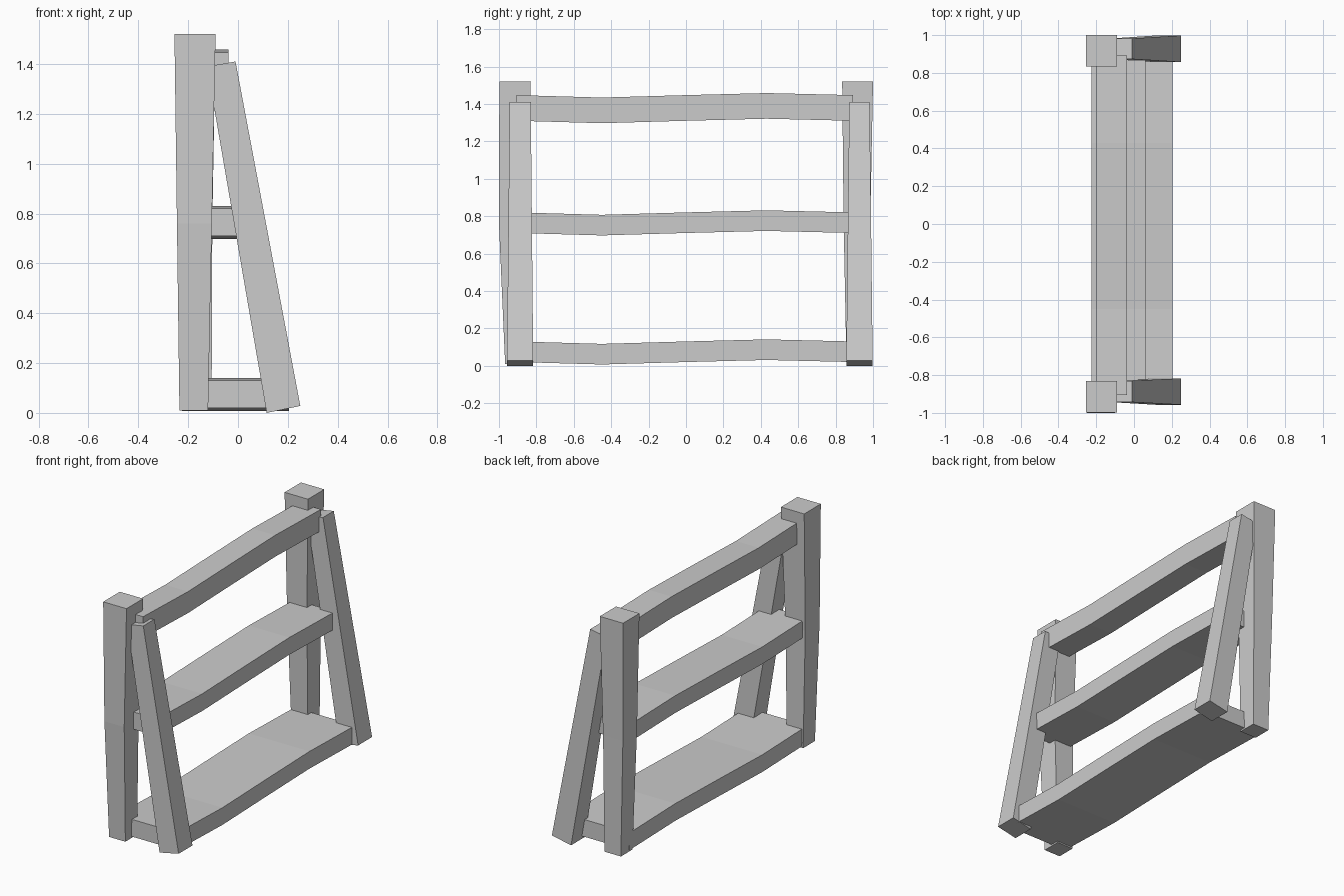
import bpy

if "Cube" in bpy.data.objects:
    bpy.data.objects.remove(bpy.data.objects["Cube"])


def loft(name, rings):
    """Closed solid through a series of four-cornered rings."""
    verts = [v for ring in rings for v in ring]
    n = len(rings)
    faces = [(3, 2, 1, 0), tuple(range(4 * n - 4, 4 * n))]
    for r in range(n - 1):
        for i in range(4):
            j = (i + 1) % 4
            faces.append((4 * r + i, 4 * r + j, 4 * r + 4 + j, 4 * r + 4 + i))
    mesh = bpy.data.meshes.new(name)
    mesh.from_pydata(verts, [], faces)
    obj = bpy.data.objects.new(name, mesh)
    bpy.context.collection.objects.link(obj)
    return obj


def rect(x0, x1, y0, y1, z0, z1=None):
    """Ring with height z0 on the x0 side and z1 on the x1 side."""
    z1 = z0 if z1 is None else z1
    return [(x0, y0, z0), (x1, y0, z1), (x1, y1, z1), (x0, y1, z0)]


# Upright posts, tapering and slightly bent at mid height
loft("left_post", [
    rect(-0.235, -0.12, -0.967, -0.848, 0.01),
    rect(-0.245, -0.105, -1.0, -0.855, 0.76),
    rect(-0.255, -0.09, -0.998, -0.83, 1.52)])
loft("right_post", [
    rect(-0.222, -0.106, 0.858, 0.975, 0.01),
    rect(-0.243, -0.103, 0.843, 0.985, 0.76),
    rect(-0.255, -0.09, 0.835, 1.0, 1.52)])

# Leaning legs, narrower at the top
for name, low, high in (("left_leg", (-0.957, -0.817), (-0.943, -0.83)),
                        ("right_leg", (0.857, 0.998), (0.873, 0.982))):
    loft(name, [rect(0.115, 0.25, *low, 0.0, 0.028),
                rect(-0.124, -0.01, *high, 1.39, 1.41)])

# Gently waved shelves and top rail
WAVE = [(-0.905, 0), (-0.45, -0.013), (0, 0), (0.43, 0.011), (0.892, 0)]
for name, x0, x1, z0, z1 in (("bottom_shelf", -0.225, 0.205, 0.02, 0.13),
                             ("middle_shelf", -0.225, 0.062, 0.71, 0.82),
                             ("top_rail", -0.2, -0.038, 1.31, 1.447)):
    loft(name, [[(x0, y, z0 + d), (x0, y, z1 + d),
                 (x1, y, z1 + d), (x1, y, z0 + d)] for y, d in WAVE])
